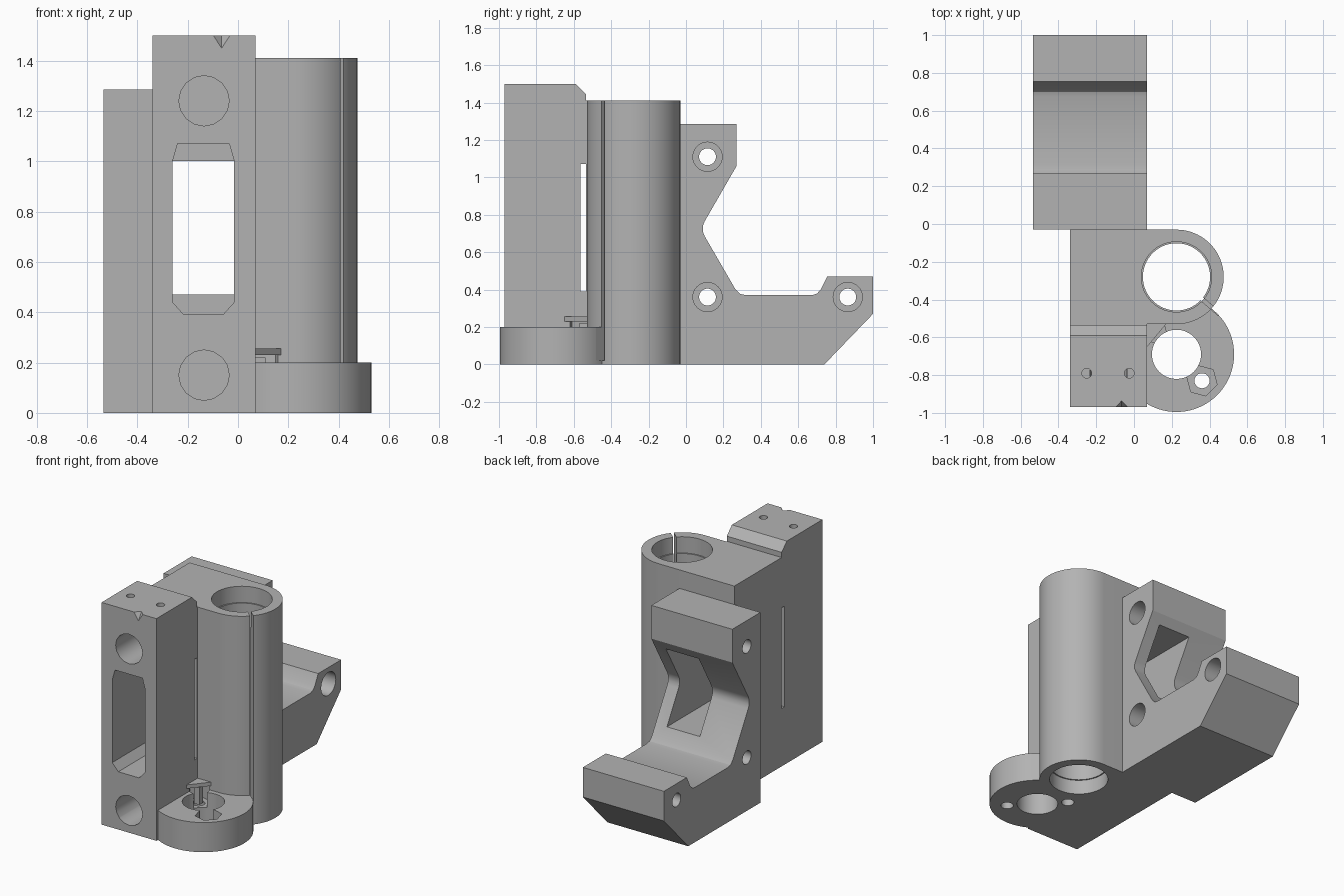
import bpy
from math import sin, cos, pi, radians

if "Cube" in bpy.data.objects:
    bpy.data.objects.remove(bpy.data.objects["Cube"])

grey = bpy.data.materials.new("plain grey")
grey.use_nodes = True
grey.diffuse_color = (0.45, 0.45, 0.45, 1)
grey.node_tree.nodes["Principled BSDF"].inputs["Base Color"].default_value = grey.diffuse_color


def prism(name, pts, lo, hi, axis="z"):
    """Extrude a 2D outline along an axis: z -> (x,y), x -> (y,z), y -> (x,z)."""
    place = {"z": lambda a, b, t: (a, b, t),
             "x": lambda a, b, t: (t, a, b),
             "y": lambda a, b, t: (a, t, b)}[axis]
    n = len(pts)
    verts = [place(a, b, t) for t in (lo, hi) for a, b in pts]
    faces = [list(range(n))[::-1], list(range(n, 2 * n))]
    faces += [[i, (i + 1) % n, (i + 1) % n + n, i + n] for i in range(n)]
    if axis == "y":
        faces = [f[::-1] for f in faces]
    mesh = bpy.data.meshes.new(name)
    mesh.from_pydata(verts, [], faces)
    obj = bpy.data.objects.new(name, mesh)
    bpy.context.collection.objects.link(obj)
    mesh.materials.append(grey)
    return obj


def arc(cx, cy, r, start=0, end=360, n=64):
    steps = n if end - start == 360 else n + 1
    return [(cx + r * cos(radians(start + (end - start) * i / n)),
             cy + r * sin(radians(start + (end - start) * i / n))) for i in range(steps)]


def rect(a0, a1, b0, b1):
    return [(a0, b0), (a1, b0), (a1, b1), (a0, b1)]


def combine(target, tools, operation):
    """Apply boolean tools to the target, then discard them."""
    for tool in tools:
        tool.hide_render = True
        mod = target.modifiers.new(tool.name, "BOOLEAN")
        mod.operation, mod.solver, mod.object = operation, "EXACT", tool
        deps = bpy.context.evaluated_depsgraph_get()
        baked = bpy.data.meshes.new_from_object(target.evaluated_get(deps))
        target.modifiers.clear()
        target.data = baked
        bpy.data.objects.remove(tool)


LEFT, RIGHT = -0.34, 0.07
BORE, DISC = (0.225, -0.28), (0.225, -0.69)

# Tall front tower stepping down to the middle block
body = prism("carriage_body", [(-0.97, 0), (0, 0), (0, 1.2), (-0.03, 1.2), (-0.03, 1.41),
                               (-0.535, 1.41), (-0.535, 1.445), (-0.59, 1.5), (-0.97, 1.5)],
             LEFT, RIGHT, "x")

# Bearing barrel, foot disc and rear clamp bracket
barrel = prism("barrel", [(-0.1, -0.53)] + arc(*BORE, 0.25, -90, 90, 40) + [(-0.1, -0.03)], 0, 1.41)
foot = prism("foot_disc", arc(*DISC, 0.305, n=80), 0, 0.2)
bracket = prism("rear_bracket", [
    (-0.03, 0), (0.74, 0), (1, 0.27), (1, 0.47), (0.755, 0.47), (0.72, 0.4), (0.7, 0.378),
    (0.675, 0.37), (0.32, 0.37), (0.29, 0.376), (0.265, 0.4), (0.1, 0.685), (0.09, 0.71),
    (0.09, 0.74), (0.1, 0.765), (0.27, 1.06), (0.27, 1.285), (-0.03, 1.285)],
    -0.535, RIGHT, "x")
combine(body, [barrel, foot, bracket], "UNION")

# Barrel bore with wider ends, clamping slit, and foot hole
cuts = [prism("bore", arc(*BORE, 0.178), -0.1, 1.6),
        prism("bore_top", arc(*BORE, 0.186), 1.3, 1.6),
        prism("bore_bottom", arc(*BORE, 0.186), -0.1, 0.1),
        prism("foot_hole", arc(*DISC, 0.13), -0.1, 0.5)]
d = radians(-41)
cuts.append(prism("slit", [
    (BORE[0] + r * cos(d) - s * sin(d), BORE[1] + r * sin(d) + s * cos(d))
    for r, s in ((0.1, -0.01), (0.3, -0.01), (0.3, 0.01), (0.1, 0.01))], 0.02, 1.6))

# Screw holes and hexagonal nut pockets in the foot
for x, y, top in ((0.36, -0.83, 0.4), (0.09, -0.55, 0.23)):
    cuts.append(prism("foot_screw", arc(x, y, 0.04, n=24), -0.1, 0.21))
    cuts.append(prism("nut_pocket", arc(x, y, 0.083, 45, 405, 6), 0.1, top))

# Blind rod holes in the front
for z in (0.15, 1.24):
    cuts.append(prism("rod_hole", arc(-0.135, z, 0.1, n=16), -1.1, -0.15, "y"))

# Belt window: chamfered front opening, plain passage behind, thin side slot
cuts += [prism("window_front", [(-0.215, 0.39), (-0.06, 0.39), (-0.015, 0.44), (-0.015, 1.0),
                                (-0.035, 1.07), (-0.24, 1.07), (-0.26, 1.0), (-0.26, 0.44)],
               -1.1, -0.535, "y"),
         prism("window_passage", rect(-0.26, -0.015, 0.47, 1.0), -0.6, 0.6, "y"),
         prism("side_slot", rect(-0.565, -0.535, 0.39, 1.07), -0.5, 0.2, "x")]

# Counterbored cross holes in the bracket
for y, z in ((0.115, 0.36), (0.115, 1.11), (0.865, 0.36)):
    cuts.append(prism("cross_hole", arc(y, z, 0.045, n=32), -0.7, 0.2, "x"))
    cuts.append(prism("counterbore", arc(y, z, 0.078, n=32), -0.05, 0.2, "x"))

# Small vertical holes and front notch on the tower top
for x in (-0.25, -0.025):
    cuts.append(prism("top_hole", arc(x, -0.79, 0.026, n=20), 1.25, 1.6))
notch = prism("notch", [(-0.1, -0.971), (-0.03, -0.971), (-0.065, -0.935)], 1.45, 1.501)
for v in notch.data.vertices:
    if v.co.z < 1.48:
        v.co.x, v.co.y = -0.065 + (v.co.x + 0.065) * 0.05, -0.971 + (v.co.y + 0.971) * 0.05
cuts.append(notch)
combine(body, cuts, "DIFFERENCE")

# Small corner gusset above the inner nut pocket
plate = prism("corner_gusset", [(0.07, -0.65), (0.17, -0.53), (0.07, -0.53)], 0.23, 0.255)
post = prism("gusset_post", rect(0.07, 0.11, -0.57, -0.53), 0.1, 0.22)

for obj in (body, plate, post):
    bpy.ops.object.select_all(action="DESELECT")
    obj.select_set(True)
    bpy.context.view_layer.objects.active = obj
    bpy.ops.object.shade_smooth_by_angle(angle=radians(28))
